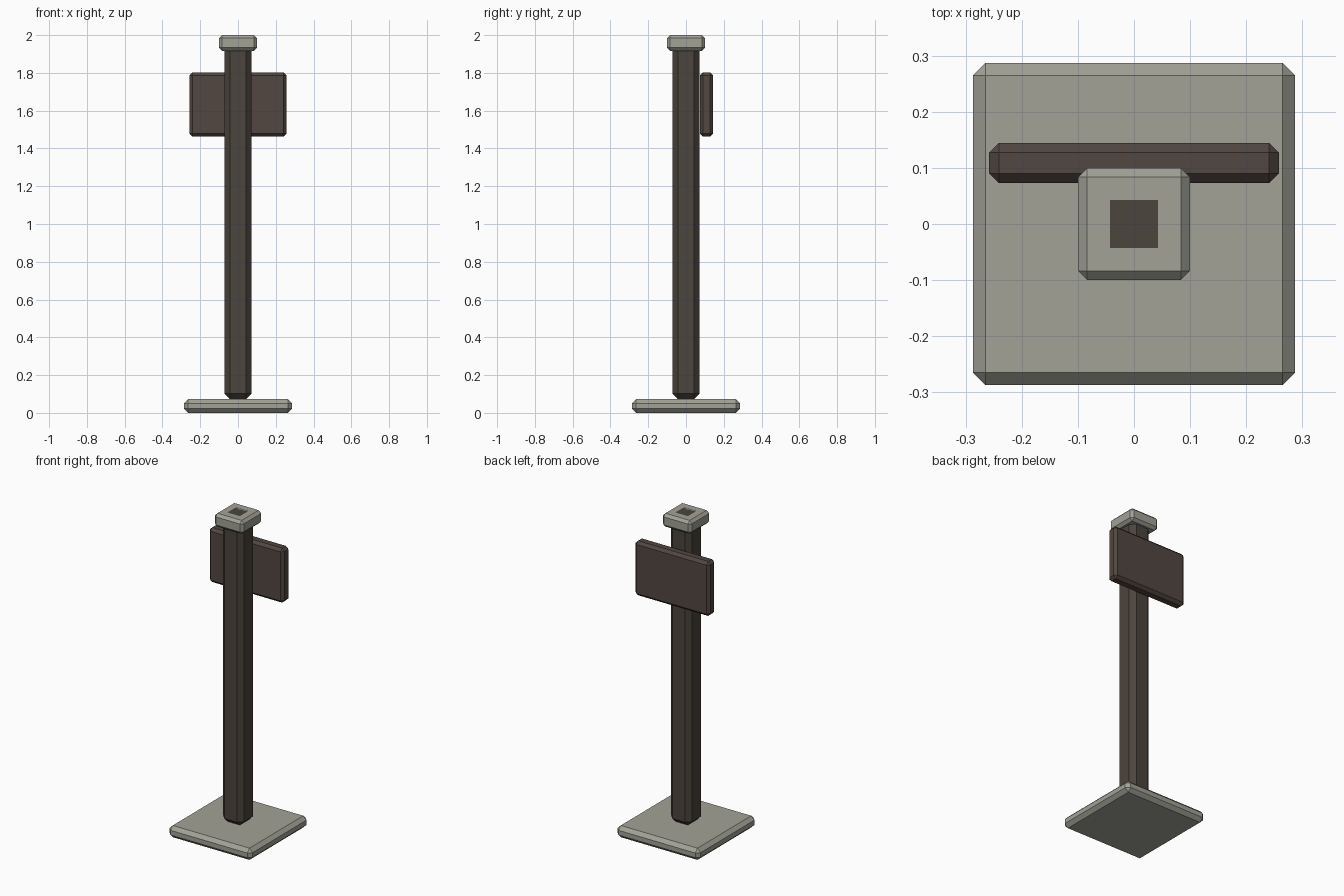
import bpy

if "Cube" in bpy.data.objects:
    bpy.data.objects.remove(bpy.data.objects["Cube"])


def material(name, color):
    mat = bpy.data.materials.new(name)
    mat.diffuse_color = (*color, 1)
    mat.use_nodes = True
    mat.node_tree.nodes["Principled BSDF"].inputs["Base Color"].default_value = mat.diffuse_color
    return mat


def chamfered_box(name, lo, hi, chamfer, mat):
    """Box between two corners with single-segment chamfers on all edges."""
    centre = [(a + b) / 2 for a, b in zip(lo, hi)]
    bpy.ops.mesh.primitive_cube_add(size=1, location=centre)
    obj = bpy.context.object
    obj.name = name
    obj.scale = [b - a for a, b in zip(lo, hi)]
    bpy.ops.object.transform_apply(location=False, rotation=False, scale=True)
    bevel = obj.modifiers.new("chamfer", 'BEVEL')
    bevel.width = chamfer
    bevel.segments = 1
    bevel.limit_method = 'NONE'
    obj.data.materials.append(mat)
    return obj


stone = material("stone", (0.36, 0.36, 0.31))
post_wood = material("post_wood", (0.07, 0.058, 0.045))
board_wood = material("board_wood", (0.085, 0.062, 0.052))

# Square foot plate
chamfered_box("base_plate", (-0.287, -0.287, 0), (0.287, 0.287, 0.073), 0.022, stone)

# Upright, running through to the top of the cap
chamfered_box("post", (-0.072, -0.072, 0.073), (0.072, 0.072, 2.0), 0.029, post_wood)

# Cap around the post top
chamfered_box("post_cap", (-0.1, -0.1, 1.917), (0.1, 0.1, 2.0), 0.0165, stone)

# Board fixed to the rear of the post
chamfered_box("sign_board", (-0.258, 0.073, 1.463), (0.258, 0.144, 1.803), 0.017, board_wood)
